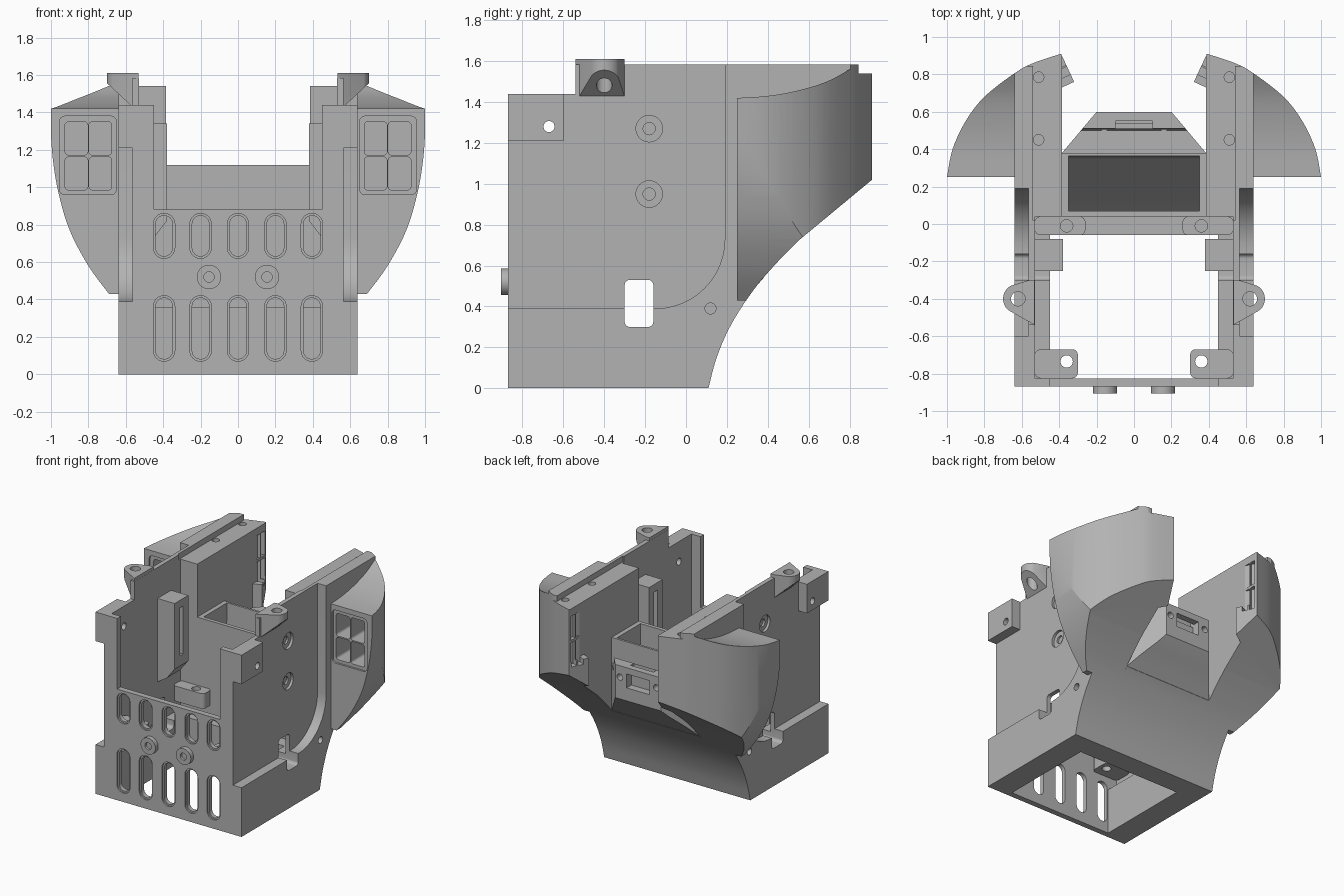
import bpy, bmesh, math
from mathutils import Vector

if "Cube" in bpy.data.objects:
    bpy.data.objects.remove(bpy.data.objects["Cube"])

grey = bpy.data.materials.new("plain grey")
grey.diffuse_color = (0.45, 0.45, 0.45, 1)
grey.use_nodes = True
grey.node_tree.nodes["Principled BSDF"].inputs["Base Color"].default_value = grey.diffuse_color


def prism(name, axis, pts, lo, hi):
    """Extrude a 2D outline along an axis: x takes (y,z), y takes (x,z), z takes (x,y)."""
    place = {"x": lambda p, d: (d, p[0], p[1]),
             "y": lambda p, d: (p[0], d, p[1]),
             "z": lambda p, d: (p[0], p[1], d)}[axis]
    bm = bmesh.new()
    a = [bm.verts.new(place(p, lo)) for p in pts]
    b = [bm.verts.new(place(p, hi)) for p in pts]
    bm.faces.new(a)
    bm.faces.new(b[::-1])
    for i in range(len(pts)):
        j = (i + 1) % len(pts)
        bm.faces.new((a[i], b[i], b[j], a[j]))
    bmesh.ops.recalc_face_normals(bm, faces=bm.faces)
    me = bpy.data.meshes.new(name)
    bm.to_mesh(me)
    bm.free()
    me.materials.append(grey)
    ob = bpy.data.objects.new(name, me)
    bpy.context.collection.objects.link(ob)
    return ob


def box(name, x0, x1, y0, y1, z0, z1):
    return prism(name, "z", [(x0, y0), (x1, y0), (x1, y1), (x0, y1)], z0, z1)


def arc(cx, cy, r, a0, a1, n=12):
    return [(cx + r * math.cos(math.radians(a0 + (a1 - a0) * i / n)),
             cy + r * math.sin(math.radians(a0 + (a1 - a0) * i / n))) for i in range(n + 1)]


def circle(cx, cy, r, n=24):
    return arc(cx, cy, r, 0, 360 - 360 / n, n - 1)


def rounded(x0, x1, y0, y1, r):
    return (arc(x1 - r, y1 - r, r, 0, 90, 6) + arc(x0 + r, y1 - r, r, 90, 180, 6)
            + arc(x0 + r, y0 + r, r, 180, 270, 6) + arc(x1 - r, y0 + r, r, 270, 360, 6))


def spline(pts, n=5):
    """Smooth curve through points."""
    out = []
    v = [Vector(p) for p in [pts[0], *pts, pts[-1]]]
    for i in range(1, len(v) - 2):
        a, b, c, d = v[i - 1:i + 3]
        for k in range(n):
            t = k / n
            out.append(tuple(0.5 * (2 * b + (c - a) * t + (2 * a - 5 * b + 4 * c - d) * t * t
                                    + (3 * b - a - 3 * c + d) * t ** 3)))
    return out + [tuple(pts[-1])]


def boolean(ob, tool, op="DIFFERENCE"):
    m = ob.modifiers.new("bool", "BOOLEAN")
    m.operation, m.object, m.solver = op, tool, "EXACT"
    dg = bpy.context.evaluated_depsgraph_get()
    me = bpy.data.meshes.new_from_object(ob.evaluated_get(dg))
    ob.modifiers.clear()
    ob.data = me
    bpy.data.objects.remove(tool)


def cut(ob, *tools):
    for t in tools:
        boolean(ob, t)


# Curved underside ramp shared by the shell and the pods
RAMP = spline([(.11, 0), (.15, .15), (.22, .31), (.33, .48), (.45, .62), (.56, .73)]) + [(.91, 1.02)]
ramp_low = [p for p in RAMP if p[0] < .375] + [(.38, .54)]

# Main shell, seen from the side
shell = prism("shell", "x", [(-.87, 0)] + ramp_low + [(.38, 1.585), (-.54, 1.585), (-.54, 1.44), (-.87, 1.44)], -.64, .64)
# Rear of the shell beside the tray gives way to the pods
cut(shell, box("c", .385, 1, .25, 1, -1, 2))

# Side pod: plan outline trimmed by the ramp and the tapering front outline
rim = spline([(1.0, .25), (.97, .4), (.9, .55), (.8, .68), (.64, .805), (.54, .86), (.39, .91)])
pod = prism("pod", "z", [(.385, .2), (.64, .2), (.64, .25)] + rim + [(.32, .76), (.385, .73)], 0, 1.585)
boolean(pod, prism("c", "x", RAMP + [(.95, 1.05), (.95, 1.7), (0, 1.7), (0, 0)], .2, 1.2), "INTERSECT")
boolean(pod, prism("c", "y", [(.2, -.1), (.64, -.1), (.64, .43)]
                   + spline([(.69, .43), (.8, .58), (.9, .77), (.96, .97), (.99, 1.15), (1.001, 1.3)])
                   + [(1.001, 1.7), (.2, 1.7)], -.1, 1.2), "INTERSECT")
# Dished pod roof
dish = spline([(.25, 1.42), (.4, 1.43), (.55, 1.457), (.7, 1.505), (.85, 1.59)])
cut(pod, prism("c", "x", [(.1, 1.42)] + dish + [(.95, 1.7), (.1, 1.7)], .64, 1.2))
cut(pod, box("c", .2, 1.2, .845, 1, 1.54, 2))
# Lamp window: shallow frame and four deep panes
cut(pod, prism("c", "y", rounded(.65, .955, .96, 1.38, .03), .1, .265))
for x0, x1, y1 in ((.675, .797, .55), (.803, .925, .44)):
    for z0, z1 in ((.985, 1.162), (1.172, 1.35)):
        cut(pod, prism("c", "y", rounded(x0, x1, z0, z1, .02), .2, y1))
# Slim rear grille on the inward slanting face
dirn = Vector((.07, .15)).normalized()
inward = Vector((dirn.y, -dirn.x))
for s in (.045, .10):
    for z0, z1 in ((1.08, 1.27), (1.29, 1.48)):
        p, q = Vector((.32, .76)) + dirn * s, Vector((.32, .76)) + dirn * (s + .045)
        cut(pod, prism("c", "z", [p - inward * .05, q - inward * .05, q + inward * .05, p + inward * .05], z0, z1))
boolean(shell, pod, "UNION")

# Recessed upper side wall with a sweeping lower corner
cut(shell, prism("c", "x", [(-.6, 1.21), (-1, 1.21), (-1, .39)] + arc(-.15, .73, .34, -90, 0)
                 + [(.19, 1.7), (-.6, 1.7)], .565, .8))
# Hollow interior, front opening, rear channel and lowered inner tops
cut(shell,
    box("c", -.45, .45, -.825, -.06, -1, .5),
    box("c", -.53, .53, -.825, .04, .36, 2),
    box("c", -.45, .45, -1, -.8, .88, 2),
    box("c", -.385, .385, -.1, 1, 1.12, 2),
    box("c", -.54, .54, .02, 1, 1.54, 2))
# Rear tray pocket with a floor following the ramp
cut(shell, prism("c", "x", [(.07, .27), (.18, .4), (.28, .55), (.35, .64), (.365, 1.2), (.07, 1.2)], -.35, .35))
# Front slots
for x in (0, .2, .395):
    for z0, z1 in ((.07, .42), (.62, .86)):
        cut(shell, prism("c", "y", rounded(x - .045, x + .045, z0 + .012, z1 - .012, .044), -1, -.7))
        cut(shell, prism("c", "y", rounded(x - .057, x + .057, z0, z1, .056), -1, -.858))
# Side openings and screw holes
cut(shell, prism("c", "x", rounded(-.3, -.16, .3, .53, .025), .4, .8),
    prism("c", "x", circle(-.67, 1.28, .027), .4, .8),
    prism("c", "x", circle(.12, .39, .027), .58, .8))
for z in (.95, 1.27):
    cut(shell, prism("c", "x", circle(-.18, z, .065), .545, .8))
    cut(shell, prism("c", "x", circle(-.18, z, .03), .4, .8))
for y in (.45, .785):
    cut(shell, prism("c", "z", circle(.51, y, .028), 1.4, 1.7))

# Ear with a sloping underside and a vertical hole
ear = prism("ear", "z", [(.531, -.54)] + arc(.62, -.4, .08, -50, 60) + [(.56, -.3), (.531, -.3)], 1.3, 1.61)
cut(ear, prism("c", "y", [(.52, 1.42), (.565, 1.43), (.72, 1.575), (.72, 1.2), (.52, 1.2)], -1, 0),
    prism("c", "z", circle(.62, -.4, .038), 1, 2))

# Inner rail block with a slanting foot
rail = prism("inner_rail", "y", [(.53, .68), (.45, .73), (.38, .82), (.38, 1.34), (.53, 1.34)], -.25, -.08)
cut(rail, box("c", .3, .41, -.185, -.145, .9, 1.28))

# Corner mounting posts with screw holes
posts = []
for y0, y1, cy, x0 in ((-.825, -.67, -.735, .3), (-.06, .04, -.01, .26)):
    post = prism("mounting_post", "z", rounded(x0, .53, y0, y1, .03), .46, .58)
    cut(post, prism("c", "z", circle(.36, cy, .033), 0, 1))
    posts.append(post)

# Rear bracket: tapered block over the ramp with a notch
bracket = prism("rear_bracket", "z", [(-.385, .38), (.385, .38), (.2, .6), (-.2, .6)], .3, 1.04)
tail = [p for p in RAMP if .3 < p[0] < .56]
boolean(bracket, prism("c", "x", tail + [(.62, .8), (.62, .84), (.6, 1.04), (.51, 1.04), (.5, .92), (.38, .92), (.31, .92)], -1, 1), "INTERSECT")
cut(bracket, box("c", -.1, .1, .54, .7, .88, .99), box("c", -.1, .1, .51, .55, .97, 1.2),
    prism("c", "y", circle(.16, .95, .025), .5, .7))

# Front bosses
boss = prism("front_boss", "y", circle(.155, .52, .065, 32), -.905, -.868)
cut(boss, prism("c", "y", circle(.155, .52, .028), -1, -.885))

# Mirror every part about the middle and shade
for ob in [shell, ear, rail, bracket, boss] + posts:
    m = ob.modifiers.new("mirror", "MIRROR")
    m.use_bisect_axis[0] = True
    bpy.ops.object.select_all(action="DESELECT")
    ob.select_set(True)
    bpy.context.view_layer.objects.active = ob
    bpy.ops.object.modifier_apply(modifier="mirror")
    bpy.ops.object.shade_smooth_by_angle(angle=math.radians(25))
